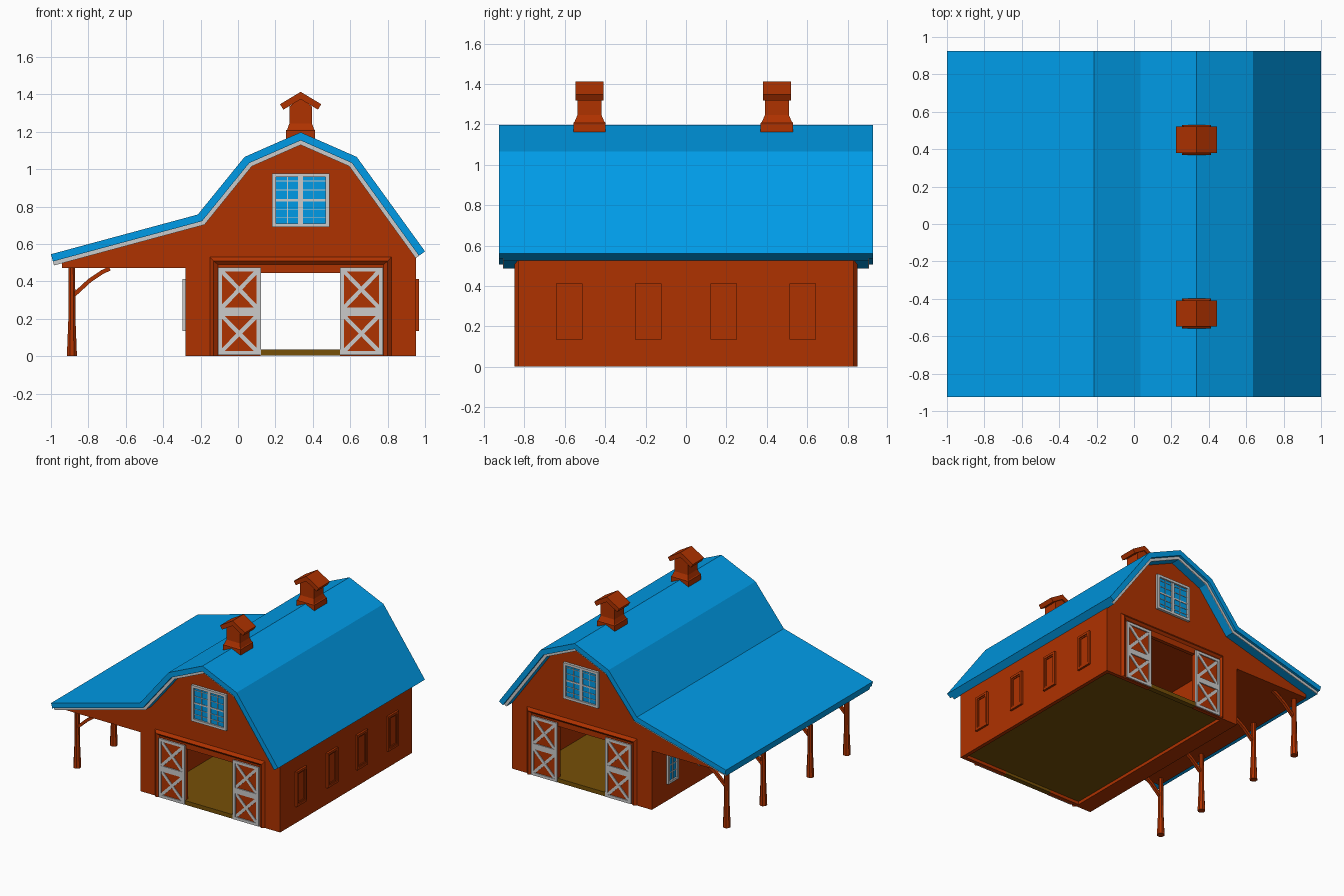
import bpy, bmesh, math
from mathutils import Vector

if "Cube" in bpy.data.objects:
    bpy.data.objects.remove(bpy.data.objects["Cube"])


def material(name, rgb):
    m = bpy.data.materials.new(name)
    m.diffuse_color = (*rgb, 1)
    m.use_nodes = True
    m.node_tree.nodes["Principled BSDF"].inputs["Base Color"].default_value = m.diffuse_color
    return m


RED = material("red_paint", (0.43, 0.032, 0.0))
BLUE = material("blue_roof", (0.0, 0.33, 0.8))
TAN = material("floor_wood", (0.18, 0.08, 0.002))
CX = 0.335            # centre line of the main barn
XL, XR = -0.28, 0.953  # side walls
YW = 0.83             # gable wall plane


def prism(bm, pts, axis, a, b):
    """Extrude a 2D outline (x,z for axis y; y,z for axis x) from a to b."""
    at = (lambda p, t: (p[0], t, p[1])) if axis == 'y' else (lambda p, t: (t, p[0], p[1]))
    v0 = [bm.verts.new(at(p, a)) for p in pts]
    v1 = [bm.verts.new(at(p, b)) for p in pts]
    n = len(pts)
    bm.faces.new(v0)
    bm.faces.new(v1[::-1])
    for i in range(n):
        bm.faces.new((v0[i], v1[i], v1[(i + 1) % n], v0[(i + 1) % n]))


def loft(bm, sections, n, cx, cy):
    """Stack of n-sided rings (z, half x, half y)."""
    k = 1 / math.cos(math.pi / n)
    rings = [[bm.verts.new((cx + k * rx * math.cos((2 * i + 1) * math.pi / n),
                            cy + k * ry * math.sin((2 * i + 1) * math.pi / n), z))
              for i in range(n)] for z, rx, ry in sections]
    bm.faces.new(rings[0])
    bm.faces.new(rings[-1][::-1])
    for r, s in zip(rings, rings[1:]):
        for i in range(n):
            bm.faces.new((r[i], r[(i + 1) % n], s[(i + 1) % n], s[i]))


def rect(u0, u1, v0, v1):
    return [(u0, v0), (u1, v0), (u1, v1), (u0, v1)]


def bar(p, q, w):
    p, q = Vector(p), Vector(q)
    d = (q - p).normalized() * w / 2
    s = Vector((-d.y, d.x))
    return [p + s, q + s, q - s, p - s]


def frame(u0, u1, v0, v1, w):
    return [rect(u0, u0 + w, v0, v1), rect(u1 - w, u1, v0, v1),
            rect(u0 + w, u1 - w, v0, v0 + w), rect(u0 + w, u1 - w, v1 - w, v1)]


def offset(line, d):
    """Mitred offset of an open left-to-right line, downwards by d."""
    out = []
    for i, p in enumerate(line):
        ns = []
        for j in (i - 1, i):
            if 0 <= j < len(line) - 1:
                t = (Vector(line[j + 1]) - Vector(line[j])).normalized()
                ns.append(Vector((t.y, -t.x)))
        m = sum(ns, Vector((0, 0))).normalized()
        out.append(tuple(Vector(p) + m * d / m.dot(ns[0])))
    return out


def finish(name, bm, mat=None, mirror=False):
    bmesh.ops.recalc_face_normals(bm, faces=bm.faces)
    me = bpy.data.meshes.new(name)
    bm.to_mesh(me)
    bm.free()
    if mat:
        me.materials.append(mat)
    ob = bpy.data.objects.new(name, me)
    bpy.context.collection.objects.link(ob)
    if mirror:
        m = ob.modifiers.new("front_to_back", 'MIRROR')
        m.use_axis = (False, True, False)
        m.use_mirror_merge = False
    return ob


def part(name, shapes, axis, a, b, mat=None, mirror=False):
    bm = bmesh.new()
    for s in shapes:
        prism(bm, s, axis, a, b)
    return finish(name, bm, mat, mirror)


# Roof: upper sheet, and a shorter lower layer with grey gable ends
ROOF = [(-1, 0.545), (-0.215, 0.757), (0.035, 1.065), (CX, 1.197), (0.635, 1.065), (1.0, 0.56)]
mid, low = offset(ROOF, 0.04), offset(ROOF, 0.062)
part("roof_sheet", [ROOF + mid[::-1]], 'y', -0.925, 0.925, BLUE)
part("roof_lining", [mid + low[::-1]], 'y', -0.9, 0.9, BLUE)
for s in (-1, 1):
    part("gable_trim", [mid + low[::-1]], 'y', s * 0.9, s * 0.905)

# Gable walls with a notch for the doorway
wall_top = offset(ROOF, 0.055)
gable = [(XL, 0), (XL, 0.47), (-0.94, 0.47), (-0.94, 0.505)] + wall_top[1:5] + [
    (XR, 0.535), (XR, 0), (0.545, 0), (0.545, 0.445), (0.12, 0.445), (0.12, 0)]
part("gable_wall", [gable], 'y', -YW, -YW + 0.03, RED, True)

# Side walls (thick on the lean-to side), ceilings, floor
YI = YW - 0.03
part("right_wall", [rect(XR - 0.03, XR, 0, 0.535)], 'y', -YI, YI, RED)
part("left_wall", [rect(XL, -0.145, 0, 0.5)], 'y', -YI, YI, RED)
part("inner_right_wall", [rect(0.80, 0.815, 0.036, 0.475)], 'y', -YI, YI, RED)
part("barn_ceiling", [rect(-0.145, XR - 0.03, 0.475, 0.49)], 'y', -YI, YI, RED)
part("lean_to_ceiling", [rect(-0.94, XL, 0.47, 0.485), rect(-0.94, -0.92, 0.485, 0.505)],
     'y', -YI, YI, RED)
part("floor", [rect(-0.145, XR - 0.03, 0.025, 0.036)], 'y', -YI, YI, TAN)
part("door_sill", [rect(0.12, 0.545, 0.003, 0.036)], 'y', -YW - 0.01, -YI, TAN, True)

# Door surround: a wide flat band with a raised, top-chamfered outer edge
band = [(-0.15, 0), (-0.15, 0.53), (0.82, 0.53), (0.82, 0), (0.778, 0), (0.778, 0.49),
        (-0.108, 0.49), (-0.108, 0)]
inner = [(-0.13, 0), (-0.13, 0.508), (0.8, 0.508), (0.8, 0)]
bm = bmesh.new()
rings = [[bm.verts.new((x, -YW - d, z)) for x, z in pts] for pts, d in
         ((band[:4], 0), (inner, 0.018), (band[7:3:-1], 0.002))]
for r, s in zip(rings, rings[1:]):
    for i in range(3):
        bm.faces.new((r[i], r[i + 1], s[i + 1], s[i]))
finish("door_surround", bm, RED, True)

# Sliding doors with crossed braces
for x0, x1 in ((-0.108, 0.122), (0.545, 0.775)):
    part("door_panel", [rect(x0, x1, 0.005, 0.475)], 'y', -YW - 0.008, -YW, RED, True)
    part("door_rails", frame(x0, x1, 0.005, 0.475, 0.022) + [rect(x0 + 0.022, x1 - 0.022, 0.215, 0.26)],
         'y', -YW - 0.016, -YW - 0.008, None, True)
    a, b = x0 + 0.02, x1 - 0.02
    for z0, z1 in ((0.025, 0.217), (0.258, 0.455)):
        for k, (p, q) in enumerate((((a, z0), (b, z1)), ((a, z1), (b, z0)))):
            part("door_brace", [bar(p, q, 0.022)], 'y', -YW - 0.014 + k * 0.001, -YW - 0.008, None, True)

# Loft windows
wx0, wx1, wz0, wz1 = 0.182, 0.488, 0.69, 0.977
part("loft_window_frame", frame(wx0, wx1, wz0, wz1, 0.02), 'y', -YW - 0.02, -YW, None, True)
part("loft_window_glass", [rect(wx0 + 0.02, wx1 - 0.02, wz0 + 0.02, wz1 - 0.02)],
     'y', -YW - 0.006, -YW, BLUE, True)
part("loft_window_mullion", [rect(CX - 0.013, CX + 0.013, 0.71, 0.957)], 'y', -YW - 0.014, -YW, None, True)
part("loft_window_bars", [rect(0.202, 0.468, z - w, z + w) for z, w in
                          ((0.743, 0.002), (0.786, 0.002), (0.834, 0.006), (0.888, 0.002), (0.936, 0.002))],
     'y', -YW - 0.01, -YW, None, True)
part("loft_window_uprights", [rect(x - 0.002, x + 0.002, 0.71, 0.957) for x in (0.265, 0.405)],
     'y', -YW - 0.009, -YW, None, True)

# Side windows: red blind panels on the right, glazed on the left
for y in (-0.578, -0.187, 0.187, 0.578):
    f = frame(y - 0.065, y + 0.065, 0.135, 0.413, 0.018)
    sash = frame(y - 0.047, y + 0.047, 0.153, 0.395, 0.01)
    part("right_window_frame", f, 'x', XR, XR + 0.016, RED)
    part("right_window_sash", sash, 'x', XR, XR + 0.01, RED)
    part("right_window_panel", [rect(y - 0.037, y + 0.037, 0.163, 0.385)], 'x', XR, XR + 0.004, RED)
    part("left_window_frame", f, 'x', XL - 0.018, XL)
    part("left_window_glass", [rect(y - 0.047, y + 0.047, 0.153, 0.395)], 'x', XL - 0.005, XL, BLUE)
    part("left_window_mullion", [rect(y - 0.006, y + 0.006, 0.153, 0.395)], 'x', XL - 0.011, XL)
    part("left_window_bars", [rect(y - 0.047, y + 0.047, z - 0.003, z + 0.003) for z in (0.214, 0.274, 0.334)],
         'x', XL - 0.009, XL)

# Lean-to posts with curved braces
curve = [(-0.885, 0.335), (-0.80, 0.413), (-0.73, 0.46), (-0.69, 0.478)]
for y in (-0.755, -0.295, 0.295, 0.755):
    bm = bmesh.new()
    loft(bm, [(0, 0.027, 0.027), (0.05, 0.025, 0.025), (0.2, 0.019, 0.019), (0.475, 0.017, 0.017)],
         8, -0.888, y)
    finish("lean_to_post", bm, RED)
    part("post_brace", [curve + offset(curve, 0.022)[::-1]], 'y', y - 0.011, y + 0.011, RED)

# Ridge cupolas
for y in (0.45, -0.478):
    bm = bmesh.new()
    loft(bm, [(1.13, 0.078, 0.08), (1.207, 0.078, 0.08), (1.212, 0.072, 0.074), (1.245, 0.06, 0.06),
              (1.335, 0.06, 0.06)], 4, CX, y)
    prism(bm, [(CX - 0.06, 1.335), (CX, 1.378), (CX + 0.06, 1.335)], 'y', y - 0.06, y + 0.06)
    finish("cupola_body", bm, RED)
    cap = [(CX - 0.11, 1.347), (CX, 1.413), (CX + 0.11, 1.347)]
    part("cupola_roof", [cap + offset(cap, 0.034)[::-1]], 'y', y - 0.07, y + 0.07, RED)
